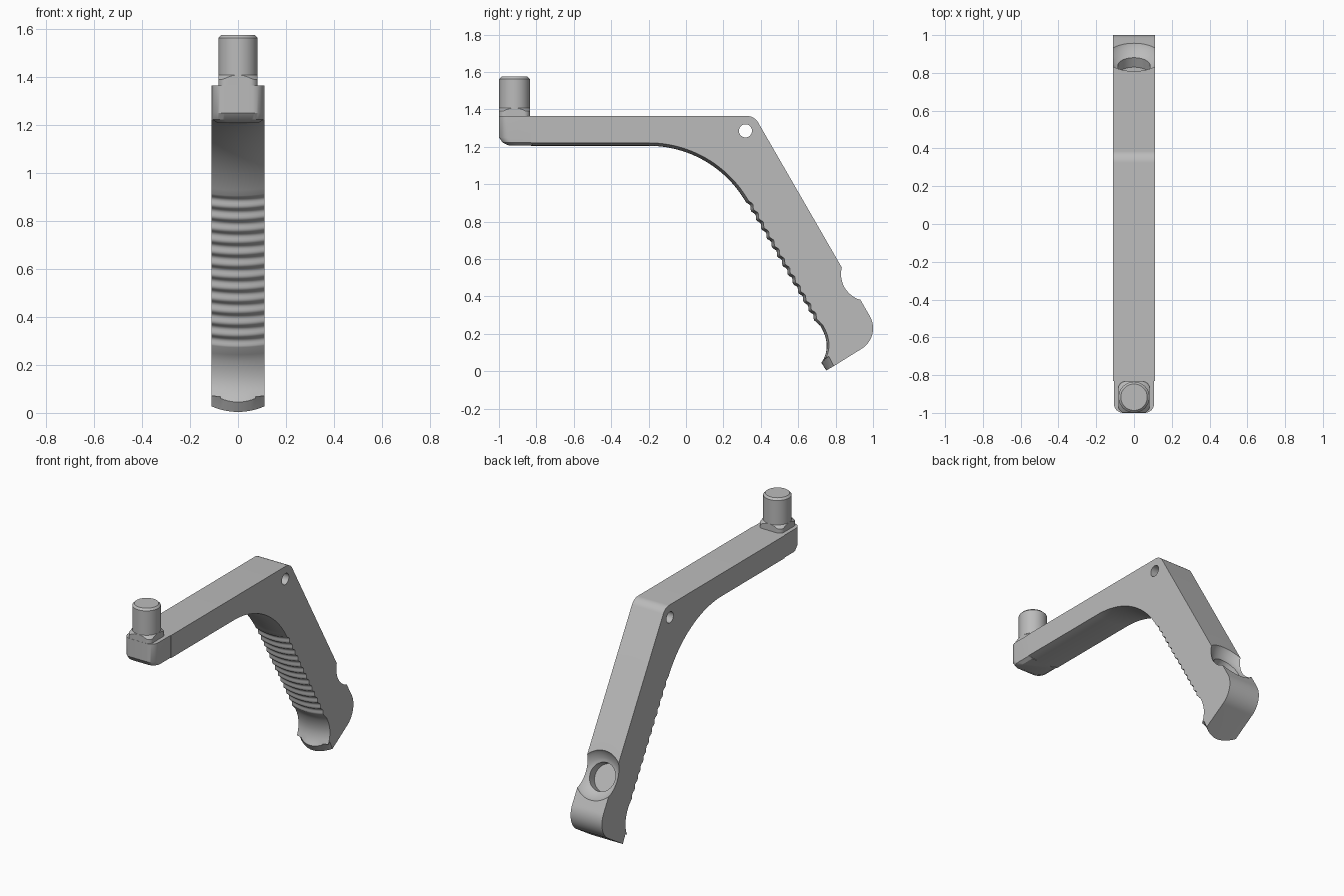
import bpy, bmesh, math
from mathutils import Matrix, Vector

cube = bpy.data.objects.get("Cube")
if cube:
    bpy.data.objects.remove(cube)

grey = bpy.data.materials.new("plain grey")
grey.use_nodes = True
colour = (0.5, 0.5, 0.5, 1)
grey.diffuse_color = colour
grey.node_tree.nodes["Principled BSDF"].inputs["Base Color"].default_value = colour


def loft(name, rings, wrap=True):
    """Skin a list of closed rings and cap both ends."""
    bm = bmesh.new()
    rows = [[bm.verts.new(p) for p in ring] for ring in rings]
    n = len(rows[0])
    for a, b in zip(rows, rows[1:]):
        for i in range(n):
            j = (i + 1) % n
            bm.faces.new((a[i], a[j], b[j], b[i]))
    bm.faces.new(rows[0])
    bm.faces.new(rows[-1])
    bmesh.ops.recalc_face_normals(bm, faces=bm.faces)
    mesh = bpy.data.meshes.new(name)
    bm.to_mesh(mesh)
    bm.free()
    mesh.materials.append(grey)
    ob = bpy.data.objects.new(name, mesh)
    bpy.context.collection.objects.link(ob)
    return ob


def revolve(name, profile, matrix=Matrix(), n=64):
    rings = []
    for r, z in profile:
        angles = [math.tau * i / n for i in range(n)]
        rings.append([matrix @ Vector((r * math.cos(a), r * math.sin(a), z)) for a in angles])
    return loft(name, rings)


def activate(ob):
    bpy.ops.object.select_all(action='DESELECT')
    ob.select_set(True)
    bpy.context.view_layer.objects.active = ob


def smooth(ob, angle=30):
    activate(ob)
    bpy.ops.object.shade_smooth_by_angle(angle=math.radians(angle))


def cut(ob, cutter):
    cutter.hide_render = True
    mod = ob.modifiers.new("cut", 'BOOLEAN')
    mod.operation = 'DIFFERENCE'
    mod.solver = 'EXACT'
    mod.object = cutter
    activate(ob)
    bpy.ops.object.modifier_apply(modifier=mod.name)
    bpy.data.objects.remove(cutter)


def arc(cy, cz, r, start, end, n):
    angles = [math.radians(start + (end - start) * i / n) for i in range(n + 1)]
    return [(cy + r * math.cos(a), cz + r * math.sin(a)) for a in angles]


HALF = 0.11
TOP, BOTTOM = 1.365, 1.205
S, C = math.sin(math.radians(60)), 0.5

# Side profile: entries are (y, z, shift y, shift z); the shift crowns the underside
fixed = [(-0.83, TOP)] + arc(0.325, 1.295, 0.07, 90, 30, 8) + arc(0.87, 0.23, 0.13, 30, -60, 20)
profile = [(y, z, 0, 0) for y, z in fixed]
profile += [(0.75, 0.004, 0.04, 0.023), (0.724, 0.045, 0.04, 0.035)]
for y, z in [(0.736, 0.065), (0.746, 0.09), (0.752, 0.12), (0.752, 0.15),
             (0.745, 0.185), (0.733, 0.215), (0.718, 0.243)]:
    profile.append((y, z, 0.012, 0.006))

# Finger grip ridges along the straight part of the handle
RIDGES, STEPS, LENGTH = 13, 8, 0.73
R = 0.6
ey, ez = -0.2 + R * S, BOTTOM - R * C
for i in range(RIDGES * STEPS, 0, -1):
    t = LENGTH * i / (RIDGES * STEPS)
    d = 0.011 * math.sin(math.pi * i / STEPS) ** 2
    profile.append((ey + C * t + S * d, ez - S * t + C * d, 0.014, 0.008))

# Large inner bend and flat underside of the arm
for y, z in arc(-0.2, BOTTOM - R, R, 30, 90, 24):
    profile.append((y, z, 0.016 * (y + 0.2) / R, 0.016 * (z - BOTTOM + R) / R))
profile.append((-0.83, BOTTOM, 0, 0.016))

STATIONS = 12
rings = []
for k in range(STATIONS + 1):
    u = 2 * k / STATIONS - 1
    rings.append([(HALF * u, y + dy * u * u, z + dz * u * u) for y, z, dy, dz in profile])
handle = loft("crank_handle", rings)

# Through hole at the elbow
cross = Matrix.Translation((0, 0.318, 1.285)) @ Matrix.Rotation(math.pi / 2, 4, 'Y')
cut(handle, revolve("elbow_hole_cutter", [(0.035, -0.3), (0.035, 0.3)], cross, 40))

# Flared blind recess on the back of the handle
slope = Matrix.Translation((0, 0.8825, 0.4675)) @ Matrix.Rotation(math.radians(-60), 4, 'X')
recess = [(0.086, -0.11), (0.086, -0.052), (0.098, -0.047), (0.11, -0.04),
          (0.125, -0.027), (0.138, -0.014), (0.148, 0), (0.162, 0.03)]
cut(handle, revolve("recess_cutter", recess, slope))
smooth(handle, 35)


# End block with rounded front corners and a chamfered lower front edge
def block_ring(z, width, front):
    w, r = 0.107 * width, 0.05
    corner = arc(w - r, front + r, r, 0, -90, 8)
    right = [(w, -0.82)] + corner
    return [(x, y, z) for x, y in right] + [(-x, y, z) for x, y in reversed(right)]


block = loft("end_block", [block_ring(TOP, 1, -1), block_ring(1.25, 1, -1),
                           block_ring(1.222, 0.99, -0.98), block_ring(1.208, 0.8, -0.95)])
smooth(block)

# Square boss under the pin, its corners turned down
PIN_R, PIN_Y = 0.082, -0.917


def boss_ring(level):
    points = []
    for i in range(64):
        a = math.tau * i / 64
        r = min(PIN_R / max(abs(math.cos(a)), abs(math.sin(a))), 0.102)
        z = TOP - 0.02
        if level == 1:
            z = 1.408 - (r - PIN_R) * 0.9
        if level == 2:
            r, z = PIN_R - 0.002, 1.41
        points.append((r * math.cos(a), PIN_Y + r * math.sin(a), z))
    return points


boss = loft("pin_boss", [boss_ring(k) for k in range(3)])
smooth(boss)

# Round pin with a chamfered tip
pin = revolve("pin", [(PIN_R, 1.36), (PIN_R, 1.563), (0.07, 1.575)],
              Matrix.Translation((0, PIN_Y, 0)))
smooth(pin)
